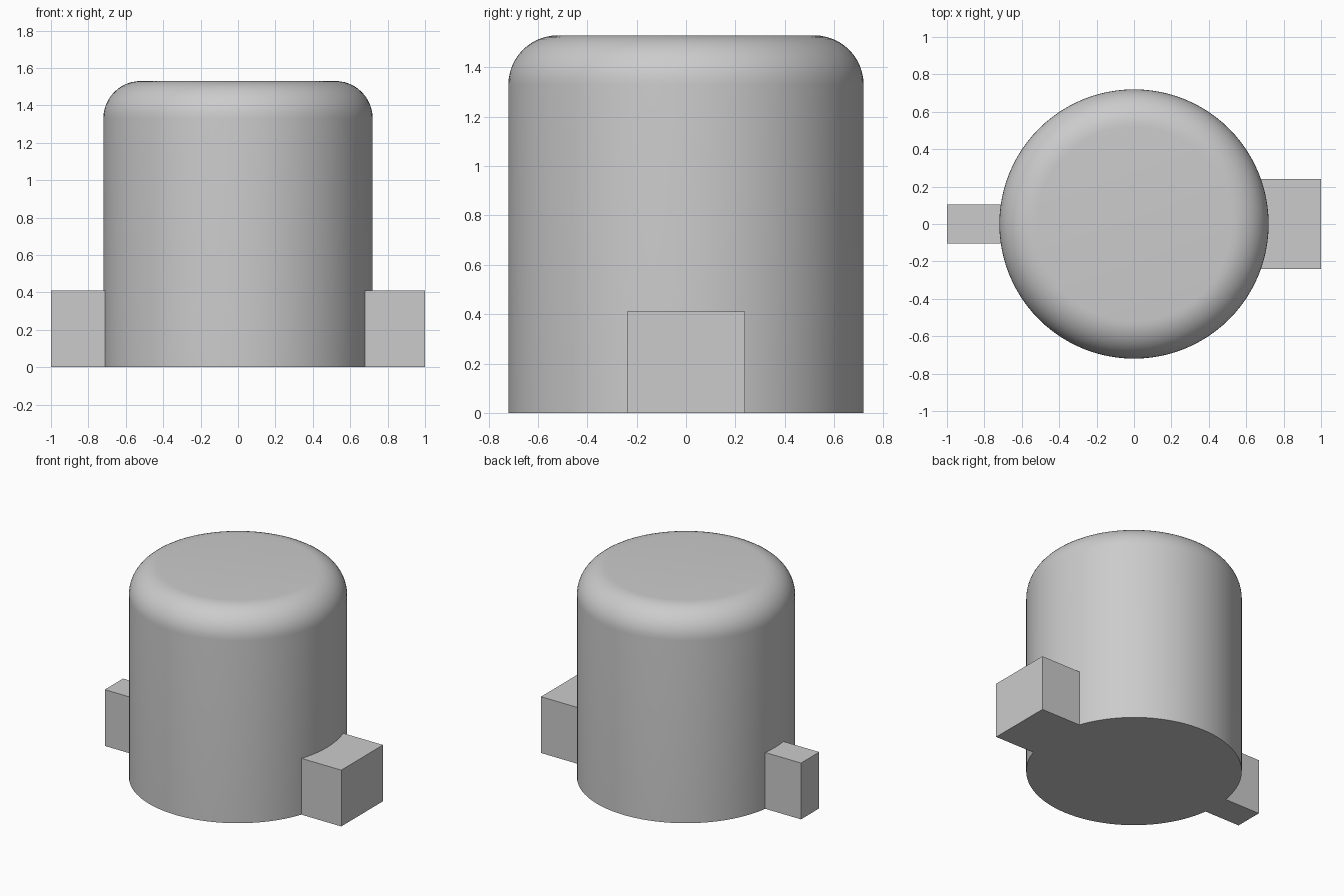
import bpy, bmesh, math

default = bpy.data.objects.get("Cube")
if default:
    bpy.data.objects.remove(default, do_unlink=True)

RADIUS, HEIGHT, FILLET, SEGMENTS = 0.72, 1.53, 0.2, 96
LUG_HEIGHT, REACH = 0.41, 1.0

grey = bpy.data.materials.new("plain_grey")
grey.use_nodes = True
colour = (0.6, 0.6, 0.6, 1)
grey.diffuse_color = colour
grey.node_tree.nodes["Principled BSDF"].inputs["Base Color"].default_value = colour


def make_object(name, bm, smooth=False):
    bmesh.ops.recalc_face_normals(bm, faces=bm.faces)
    mesh = bpy.data.meshes.new(name)
    bm.to_mesh(mesh)
    bm.free()
    mesh.materials.append(grey)
    obj = bpy.data.objects.new(name, mesh)
    bpy.context.collection.objects.link(obj)
    if smooth:
        bpy.ops.object.select_all(action="DESELECT")
        obj.select_set(True)
        bpy.context.view_layer.objects.active = obj
        bpy.ops.object.shade_smooth_by_angle(angle=math.radians(35))
    return obj


# Round body with a filleted top rim
bm = bmesh.new()
bmesh.ops.create_cone(bm, cap_ends=True, segments=SEGMENTS, radius1=RADIUS,
                      radius2=RADIUS, depth=HEIGHT)
bmesh.ops.translate(bm, verts=bm.verts, vec=(0, 0, HEIGHT / 2))
rim = [e for e in bm.edges if all(v.co.z > HEIGHT - 0.01 for v in e.verts)]
bmesh.ops.bevel(bm, geom=rim, offset=FILLET, segments=12, profile=0.5,
                affect="EDGES")
make_object("body", bm, smooth=True)


# Side block whose inner face follows the curve of the body
def side_block(name, side, y_min, y_max, steps=12):
    bm = bmesh.new()
    outline = [(REACH, y_min), (REACH, y_max)]
    seat = RADIUS - 0.002
    for i in range(steps + 1):
        y = y_max + (y_min - y_max) * i / steps
        outline.append((math.sqrt(seat ** 2 - y ** 2), y))
    base = bm.faces.new([bm.verts.new((side * x, y, 0)) for x, y in outline])
    grown = bmesh.ops.extrude_face_region(bm, geom=[base], use_keep_orig=True)
    top = [g for g in grown["geom"] if isinstance(g, bmesh.types.BMVert)]
    bmesh.ops.translate(bm, verts=top, vec=(0, 0, LUG_HEIGHT))
    make_object(name, bm)


side_block("left_wide_block", 1, -0.24, 0.24)
side_block("right_narrow_block", -1, -0.105, 0.105)
